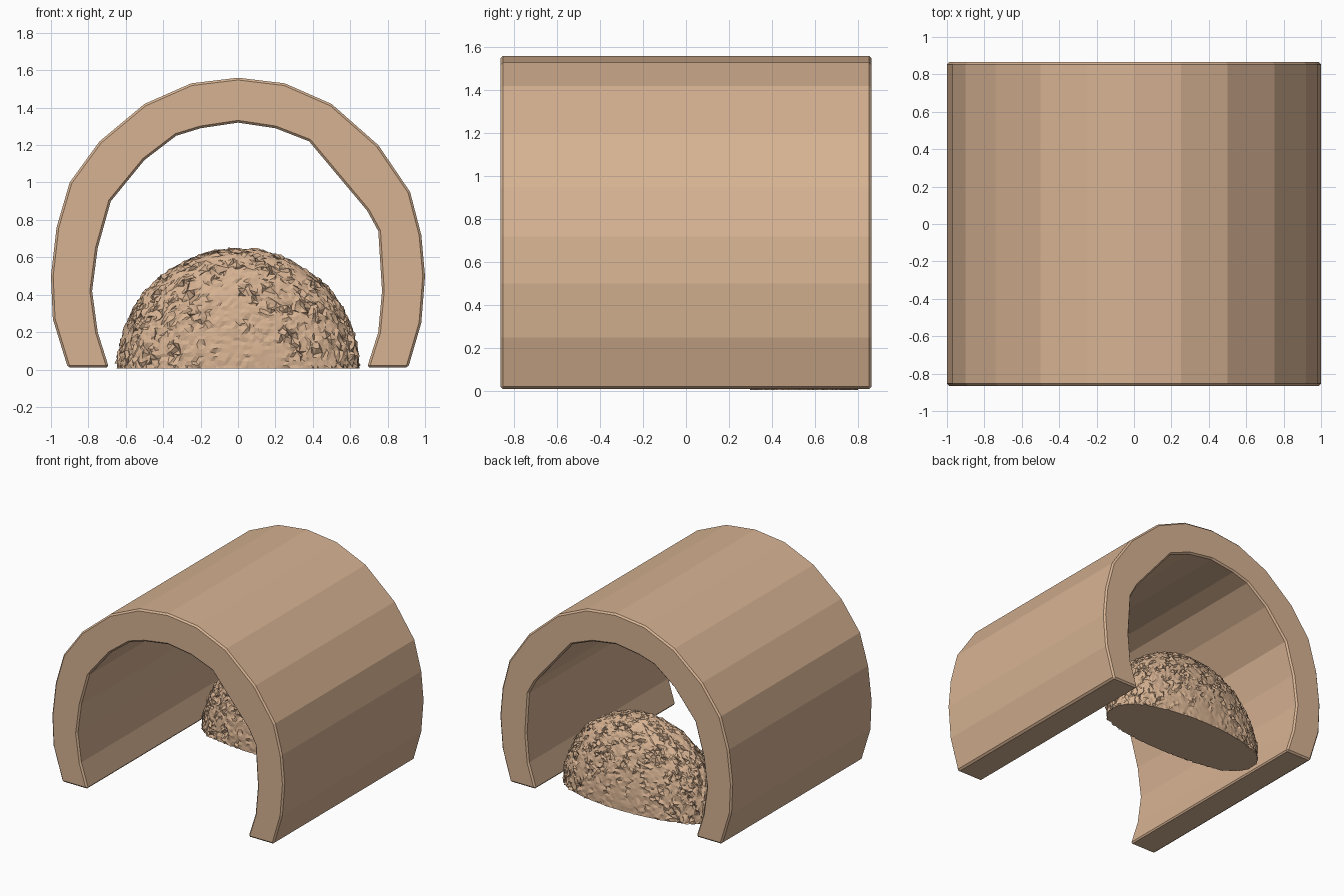
import bpy, bmesh, math, random
from mathutils import Vector, noise

if "Cube" in bpy.data.objects:
    bpy.data.objects.remove(bpy.data.objects["Cube"])

random.seed(4)
tan = bpy.data.materials.new("warm_tan")
tan.diffuse_color = (0.68, 0.45, 0.29, 1)
tan.use_nodes = True
tan.node_tree.nodes["Principled BSDF"].inputs["Base Color"].default_value = tan.diffuse_color


def finish(bm, name):
    bmesh.ops.recalc_face_normals(bm, faces=bm.faces)
    me = bpy.data.meshes.new(name)
    bm.to_mesh(me)
    bm.free()
    me.materials.append(tan)
    ob = bpy.data.objects.new(name, me)
    bpy.context.collection.objects.link(ob)
    return ob


# Arched shelter: thick faceted horseshoe profile swept front to back
outer = [(-0.91, 0.01), (-0.99, 0.27), (-1, 0.5), (-0.97, 0.76), (-0.9, 1.0),
         (-0.74, 1.22), (-0.5, 1.42), (-0.25, 1.53), (0, 1.56), (0.25, 1.53),
         (0.5, 1.42), (0.75, 1.2), (0.92, 0.95), (0.98, 0.72), (1, 0.5),
         (0.98, 0.25), (0.91, 0.01)]
inner = [(0.69, 0.01), (0.75, 0.2), (0.77, 0.42), (0.75, 0.74), (0.69, 0.85),
         (0.38, 1.22), (0.2, 1.29), (0, 1.32), (-0.2, 1.29), (-0.33, 1.25),
         (-0.5, 1.12), (-0.68, 0.9), (-0.75, 0.65), (-0.78, 0.42),
         (-0.75, 0.2), (-0.69, 0.01)]
bm = bmesh.new()
cap = bm.faces.new([bm.verts.new((x, -0.865, z)) for x, z in outer + inner])
ext = bmesh.ops.extrude_face_region(bm, geom=[cap], use_keep_orig=True)
moved = [g for g in ext["geom"] if isinstance(g, bmesh.types.BMVert)]
bmesh.ops.translate(bm, verts=moved, vec=(0, 1.73, 0))
arch = finish(bm, "arched_shelter")
bev = arch.modifiers.new("worn_edges", 'BEVEL')
bev.width = 0.012
bev.segments = 1
bev.limit_method = 'ANGLE'
bev.angle_limit = math.radians(60)

# Rough mound: flattened half dome near the back, with a crumbly surface
bm = bmesh.new()
bmesh.ops.create_icosphere(bm, subdivisions=6, radius=1)
bmesh.ops.bisect_plane(bm, geom=bm.verts[:] + bm.edges[:] + bm.faces[:],
                       plane_co=(0, 0, 0), plane_no=(0, 0, 1), clear_inner=True)
for v in bm.verts:
    n = v.co.copy()
    p = Vector((0.645 * n.x, 0, 0.645 * n.z))
    p.y = 0.53 + 0.27 * math.copysign(abs(n.y) ** 0.85, n.y)
    if n.y < 0:                      # slightly hollow front
        p.y += 0.04 * n.y * n.y
    rim = 0.25 + 0.75 * min(1, math.hypot(n.x, n.z) * 1.3)
    rough = 0.016 * rim * (0.5 + noise.noise(n * 9))
    jit = Vector([random.uniform(-1, 1) for _ in range(3)]) * rough
    p += jit
    p.z = 0.005 if n.z < 1e-4 else max(0.005, p.z)
    v.co = p
rim_edges = [e for e in bm.edges if e.is_boundary]
bmesh.ops.contextual_create(bm, geom=rim_edges)
finish(bm, "rough_mound")
